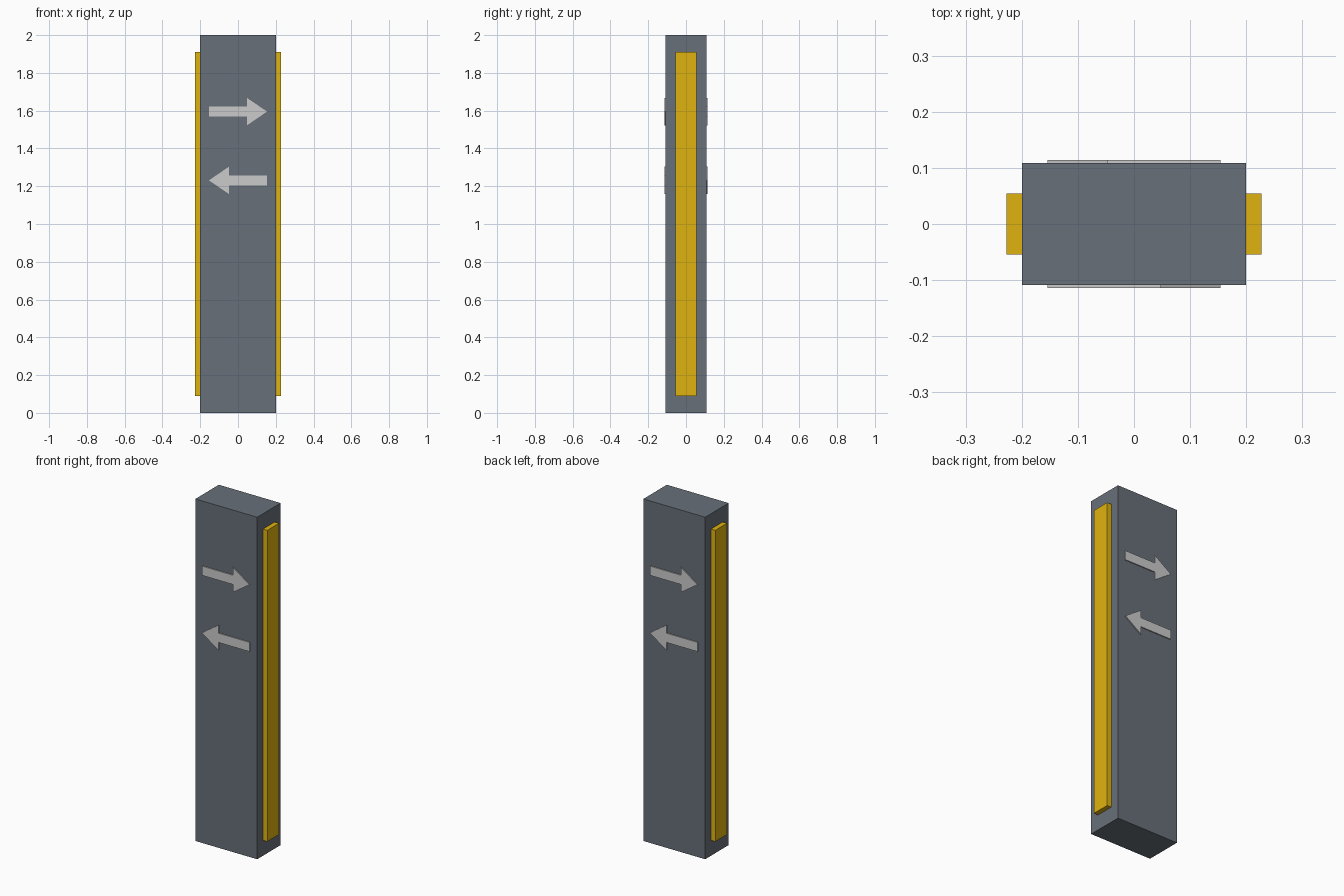
import bpy
import bmesh
from mathutils import Matrix, Vector
from math import pi

if "Cube" in bpy.data.objects:
    bpy.data.objects.remove(bpy.data.objects["Cube"])

BODY = (0.40, 0.217, 2.0)   # width, depth, height


def material(name, rgb):
    mat = bpy.data.materials.new(name)
    mat.diffuse_color = (*rgb, 1)
    mat.use_nodes = True
    mat.node_tree.nodes["Principled BSDF"].inputs["Base Color"].default_value = mat.diffuse_color
    return mat


slate = material("slate_grey", (0.14, 0.16, 0.19))
yellow = material("yellow", (0.74, 0.45, 0.005))
silver = material("light_grey", (0.55, 0.56, 0.58))


def finish(name, bm, mat):
    bmesh.ops.recalc_face_normals(bm, faces=bm.faces)
    mesh = bpy.data.meshes.new(name)
    bm.to_mesh(mesh)
    bm.free()
    mesh.materials.append(mat)
    obj = bpy.data.objects.new(name, mesh)
    bpy.context.collection.objects.link(obj)
    return obj


def box(name, size, center, mat):
    bm = bmesh.new()
    bmesh.ops.create_cube(bm, size=1)
    bmesh.ops.scale(bm, vec=size, verts=bm.verts)
    bmesh.ops.translate(bm, vec=center, verts=bm.verts)
    return finish(name, bm, mat)


def arrow(name, z, direction, turn):
    """Raised arrow on the front face, turned about z for the back face."""
    outline = [(-0.154, -0.027), (0.047, -0.027), (0.047, -0.073), (0.154, 0),
               (0.047, 0.073), (0.047, 0.027), (-0.154, 0.027)]
    front = -BODY[1] / 2
    bm = bmesh.new()
    face = bm.faces.new([bm.verts.new((direction * x, front + 0.002, z + h))
                         for x, h in outline])
    ext = bmesh.ops.extrude_face_region(bm, geom=[face], use_keep_orig=True)
    moved = [v for v in ext["geom"] if isinstance(v, bmesh.types.BMVert)]
    bmesh.ops.translate(bm, vec=Vector((0, -0.008, 0)), verts=moved)
    bmesh.ops.transform(bm, matrix=Matrix.Rotation(turn, 4, "Z"), verts=bm.verts)
    return finish(name, bm, silver)


# Upright slab
box("pillar_body", BODY, (0, 0, 1), slate)

# Yellow strips along both narrow sides
for side, sx in (("left", -1), ("right", 1)):
    box(f"{side}_side_strip", (0.03, 0.109, 1.82), (sx * 0.2125, 0, 1.0), yellow)

# Pair of opposed arrows on each broad face
for side, turn in (("front", 0), ("back", pi)):
    arrow(f"{side}_upper_arrow", 1.595, 1, turn)
    arrow(f"{side}_lower_arrow", 1.231, -1, turn)
